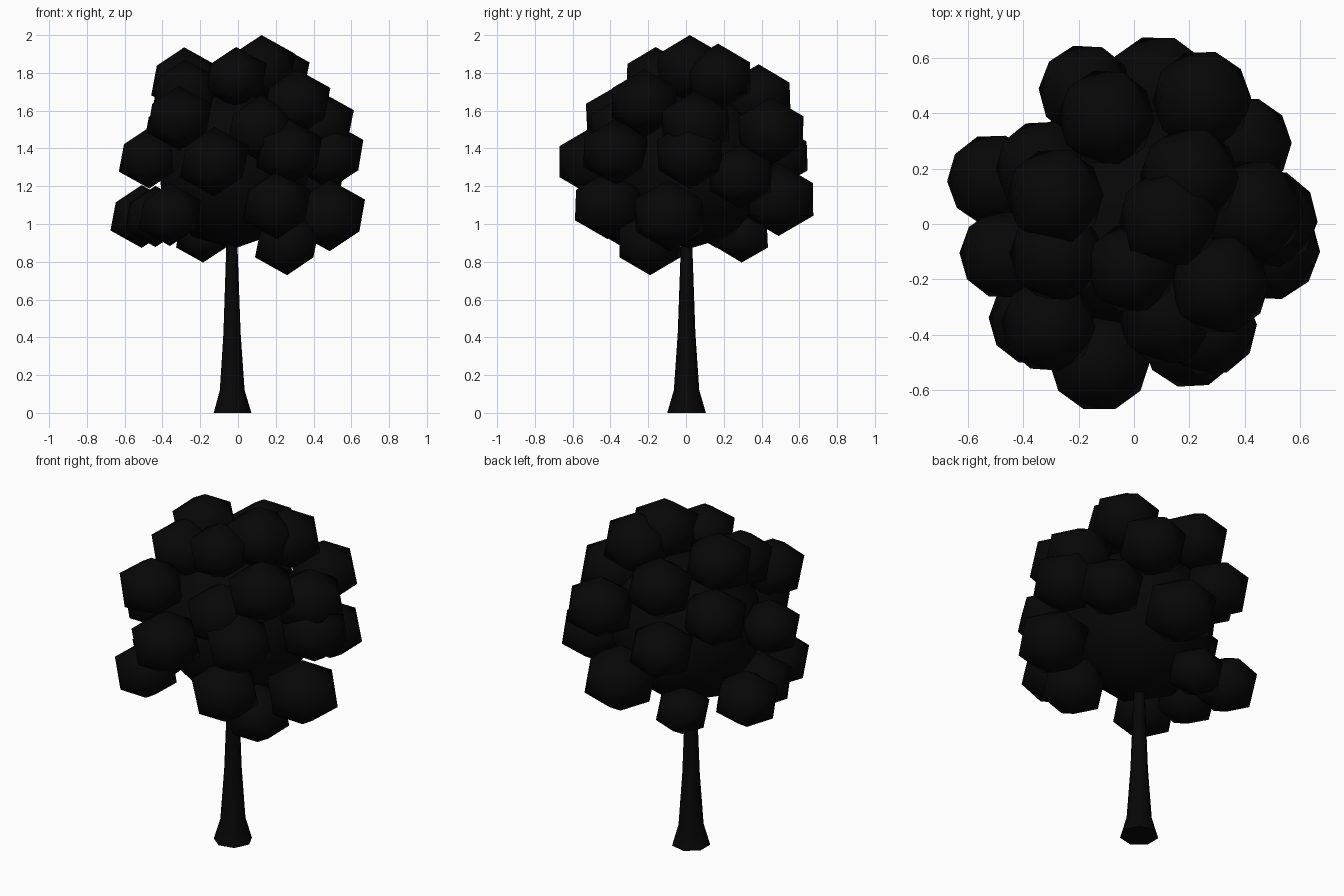
import bpy, bmesh, math
from mathutils import Matrix

if "Cube" in bpy.data.objects:
    bpy.data.objects.remove(bpy.data.objects["Cube"])


def material(name, rgb):
    m = bpy.data.materials.new(name)
    m.diffuse_color = (*rgb, 1)
    m.use_nodes = True
    m.node_tree.nodes["Principled BSDF"].inputs["Base Color"].default_value = m.diffuse_color
    return m


def make_object(name, bm, mat):
    for f in bm.faces:
        f.smooth = len(f.verts) < 5      # end caps stay flat
    mesh = bpy.data.meshes.new(name)
    bm.to_mesh(mesh)
    bm.free()
    mesh.materials.append(mat)
    obj = bpy.data.objects.new(name, mesh)
    bpy.context.collection.objects.link(obj)
    return obj


bark = material("bark", (0.002, 0.002, 0.002))
leaf = material("leaf", (0.002, 0.002, 0.002))

# Trunk: seven-sided tapering profile with a flared foot
SIDES = 7
bm = bmesh.new()
rings = []
for z, r in [(0, 0.105), (0.12, 0.069), (0.42, 0.048), (0.86, 0.032), (1.2, 0.025)]:
    rings.append([bm.verts.new((-0.034 + r * math.cos(k * math.tau / SIDES),
                                0.003 + r * math.sin(k * math.tau / SIDES), z))
                  for k in range(SIDES)])
for lo, hi in zip(rings, rings[1:]):
    for k in range(SIDES):
        n = (k + 1) % SIDES
        bm.faces.new((lo[k], lo[n], hi[n], hi[k]))
bm.faces.new(rings[0][::-1])
bm.faces.new(rings[-1])
make_object("trunk", bm, bark)

# Crown core that the leaf clumps grow from
bm = bmesh.new()
bmesh.ops.create_icosphere(bm, subdivisions=2, radius=0.42,
                           matrix=Matrix.Translation((-0.02, 0.02, 1.29)))
make_object("crown_core", bm, leaf)

# Leaf clumps: x, y, z, radius
clumps = [
    # lower tier
    (-0.185, 0.295, 0.94, 0.16), (0.26, -0.19, 0.90, 0.19),
    (0.485, -0.09, 1.045, 0.21), (-0.51, 0.16, 1.04, 0.185),
    (-0.36, -0.345, 1.05, 0.185), (0.205, -0.415, 1.10, 0.20),
    (0.085, 0.49, 1.13, 0.215), (-0.437, -0.08, 1.04, 0.18),
    # middle tier
    (-0.125, -0.495, 1.33, 0.205), (0.485, 0.02, 1.365, 0.20),
    (0.40, 0.29, 1.25, 0.19), (-0.175, 0.48, 1.36, 0.19),
    (0.245, 0.45, 1.49, 0.20), (-0.47, -0.11, 1.35, 0.18),
    (-0.33, 0.205, 1.49, 0.19), (0.43, 0.05, 1.52, 0.205),
    (0.27, -0.375, 1.38, 0.195), (0.12, -0.33, 1.50, 0.20),
    # upper tier
    (-0.31, -0.365, 1.56, 0.19), (0.31, -0.22, 1.64, 0.20),
    (-0.10, 0.385, 1.67, 0.195), (-0.285, 0.10, 1.76, 0.195),
    (-0.28, -0.11, 1.70, 0.19), (-0.01, -0.16, 1.775, 0.18),
    (0.20, 0.17, 1.775, 0.20), (0.125, 0.02, 1.82, 0.20),
]
for i, (x, y, z, r) in enumerate(clumps):
    bm = bmesh.new()
    turn = math.radians((i * 5) % 9 - 4)
    bmesh.ops.create_icosphere(bm, subdivisions=1, radius=r,
                               matrix=Matrix.Translation((x, y, z))
                               @ Matrix.Rotation(turn, 4, 'Z')
                               @ Matrix.Diagonal((1, 1, 0.9, 1)))
    make_object(f"leaf_clump_{i + 1}", bm, leaf)
